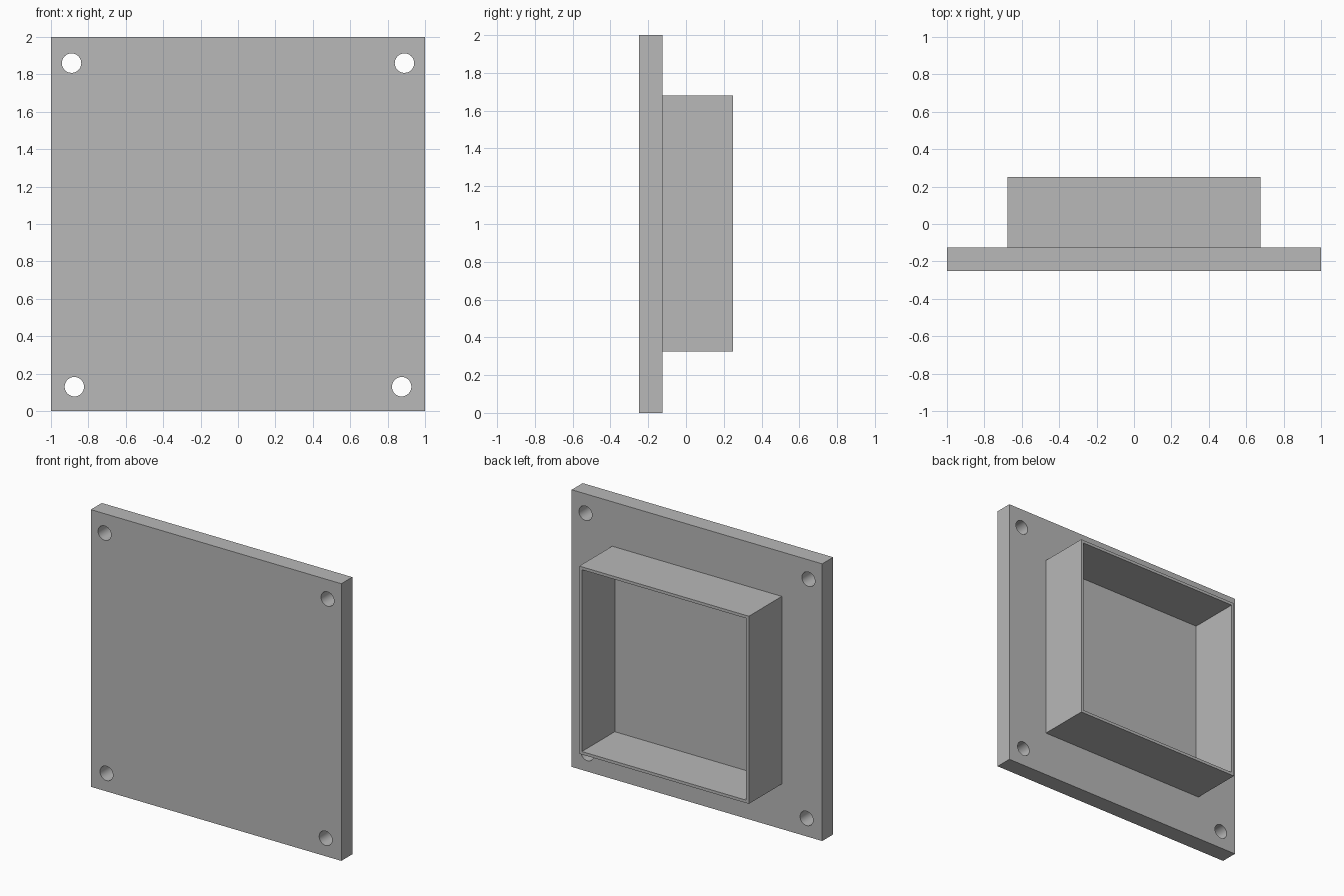
import bpy
import bmesh
from math import cos, sin, tau, radians
from mathutils import Vector

cube = bpy.data.objects.get("Cube")
if cube:
    bpy.data.objects.remove(cube, do_unlink=True)

grey = bpy.data.materials.new("plain grey")
grey.use_nodes = True
grey.diffuse_color = (0.48, 0.48, 0.48, 1)
grey.node_tree.nodes["Principled BSDF"].inputs["Base Color"].default_value = grey.diffuse_color


def rectangle(x, z0, z1):
    return [(-x, z0), (x, z0), (x, z1), (-x, z1)]


def circle(x, z, radius, sides=32):
    return [(x + radius * cos(tau * i / sides), z + radius * sin(tau * i / sides))
            for i in range(sides)]


def extruded_sheet(name, loops, y0, y1):
    """Fill an outline with openings in the XZ plane and extrude it from y0 to y1."""
    bm = bmesh.new()
    edges = []
    for loop in loops:
        verts = [bm.verts.new((x, y0, z)) for x, z in loop]
        edges += [bm.edges.new((v, verts[i - 1])) for i, v in enumerate(verts)]
    bmesh.ops.triangle_fill(bm, edges=edges, use_beauty=True, normal=Vector((0, -1, 0)))
    extruded = bmesh.ops.extrude_face_region(bm, geom=bm.faces[:], use_keep_orig=True)
    moved = [g for g in extruded["geom"] if isinstance(g, bmesh.types.BMVert)]
    bmesh.ops.translate(bm, verts=moved, vec=(0, y1 - y0, 0))
    # Merge the flat triangles back into large faces
    bmesh.ops.dissolve_limit(bm, angle_limit=radians(1), verts=bm.verts[:], edges=bm.edges[:])
    bmesh.ops.recalc_face_normals(bm, faces=bm.faces[:])
    mesh = bpy.data.meshes.new(name)
    bm.to_mesh(mesh)
    bm.free()
    mesh.materials.append(grey)
    obj = bpy.data.objects.new(name, mesh)
    bpy.context.collection.objects.link(obj)
    bpy.ops.object.select_all(action="DESELECT")
    obj.select_set(True)
    bpy.context.view_layer.objects.active = obj
    bpy.ops.object.shade_smooth_by_angle(angle=radians(30))
    return obj


# Square face plate with a screw hole near each corner
holes = [circle(side * x, z, 0.052)
         for x, z in ((0.89, 1.86), (0.875, 0.13)) for side in (-1, 1)]
extruded_sheet("face_plate", [rectangle(1, 0, 2)] + holes, -0.25, -0.125)

# Thin open collar standing on the back of the plate
wall = 0.021
collar_x, collar_low, collar_high = 0.677, 0.325, 1.679
extruded_sheet("rear_collar",
               [rectangle(collar_x, collar_low, collar_high),
                rectangle(collar_x - wall, collar_low + wall, collar_high - wall)],
               -0.125, 0.25)
